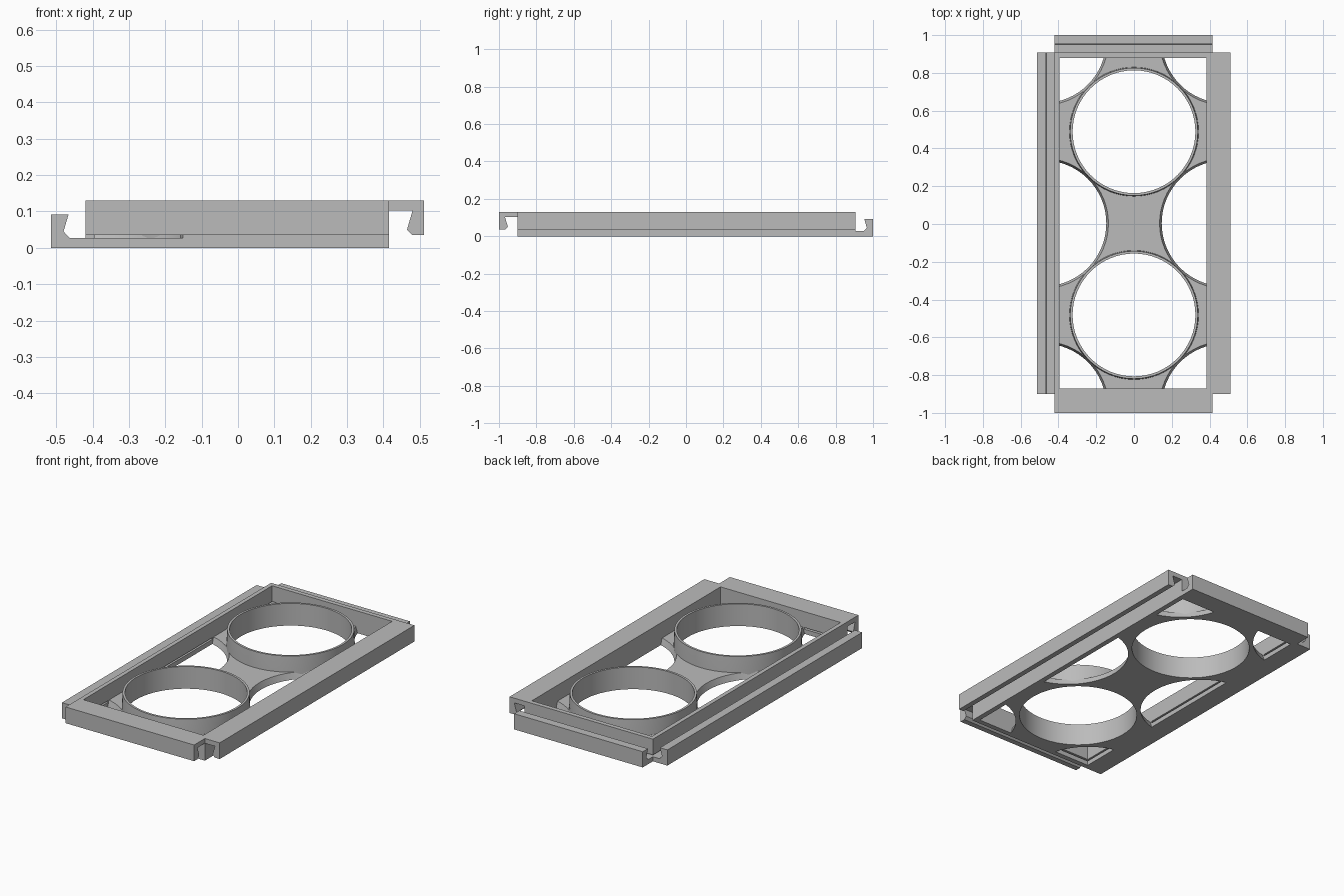
import bpy, bmesh
from math import radians
from mathutils import Matrix

if "Cube" in bpy.data.objects:
    bpy.data.objects.remove(bpy.data.objects["Cube"])

grey = bpy.data.materials.new("plain_grey")
grey.use_nodes = True
COLOUR = (0.5, 0.5, 0.5, 1)
grey.diffuse_color = COLOUR
grey.node_tree.nodes["Principled BSDF"].inputs["Base Color"].default_value = COLOUR

# Main dimensions: outer body, inner opening, heights
X0, X1, Y0, Y1 = -0.42, 0.415, -0.9, 0.907
IX0, IX1, IY0, IY1 = -0.395, 0.385, -0.87, 0.88
TOP, FLOOR, STEP = 0.13, 0.037, 0.485
MID = (Y0 + Y1) / 2
SEGMENTS = 64


def finish(name, bm):
    bmesh.ops.recalc_face_normals(bm, faces=bm.faces)
    mesh = bpy.data.meshes.new(name)
    bm.to_mesh(mesh)
    bm.free()
    mesh.materials.append(grey)
    obj = bpy.data.objects.new(name, mesh)
    bpy.context.collection.objects.link(obj)
    return obj


def select(obj):
    bpy.ops.object.select_all(action='DESELECT')
    obj.select_set(True)
    bpy.context.view_layer.objects.active = obj


def smooth(obj):
    select(obj)
    bpy.ops.object.shade_smooth_by_angle(angle=radians(30))


def box(name, x0, x1, y0, y1, z0, z1):
    bm = bmesh.new()
    bmesh.ops.create_cube(bm, size=1)
    for v in bm.verts:
        v.co.x = x1 if v.co.x > 0 else x0
        v.co.y = y1 if v.co.y > 0 else y0
        v.co.z = z1 if v.co.z > 0 else z0
    return finish(name, bm)


def cylinders(name, spots, z0, z1):
    """Round cutters at (x, y, bottom radius, top radius)."""
    bm = bmesh.new()
    for x, y, low, high in spots:
        bmesh.ops.create_cone(bm, cap_ends=True, segments=SEGMENTS,
                              radius1=low, radius2=high, depth=z1 - z0,
                              matrix=Matrix.Translation((x, y, (z0 + z1) / 2)))
    return finish(name, bm)


def cut(obj, cutter):
    cutter.hide_render = True
    mod = obj.modifiers.new("cut", 'BOOLEAN')
    mod.operation = 'DIFFERENCE'
    mod.solver = 'EXACT'
    mod.object = cutter
    select(obj)
    bpy.ops.object.modifier_apply(modifier=mod.name)
    bpy.data.objects.remove(cutter)


def rail(name, profile, place):
    """Extrude a hook profile of (outward, z) points between two ends."""
    bm = bmesh.new()
    ends = [[bm.verts.new(place(out, z, end)) for out, z in profile] for end in (0, 1)]
    for loop in ends:
        bm.faces.new(loop)
    n = len(profile)
    for i in range(n):
        j = (i + 1) % n
        bm.faces.new((ends[0][i], ends[0][j], ends[1][j], ends[1][i]))
    return finish(name, bm)


# Floor plate: two ring openings and a lattice of tapered cutouts around them
plate = box("floor_plate", IX0, IX1, IY0, IY1, 0, FLOOR)
rings = [(0, MID + s * STEP) for s in (-1, 1)]
side_spots = [(sx * 0.48, MID + sy * 2 * STEP) for sx in (-1, 1) for sy in (-1, 0, 1)]
cut(plate, cylinders("plate_cutter",
                     [(x, y, 0.325, 0.325) for x, y in rings]
                     + [(x, y, 0.333, 0.345) for x, y in side_spots], 0 - 0.001, FLOOR + 0.001))
smooth(plate)

# Surrounding wall, with thin slits above the catch rail
wall = box("outer_wall", X0, X1, Y0, Y1, 0, TOP)
cut(wall, box("opening_cutter", IX0, IX1, IY0, IY1, -1, 1))
cut(wall, cylinders("slit_cutter",
                    [(x, y, 0.335, 0.335) for x, y in side_spots if x < 0], 0.027, FLOOR))

# Upright rings
for label, (x, y) in zip(("front", "back"), rings):
    bm = bmesh.new()
    section = [(0.325, 0), (0.342, 0), (0.342, FLOOR), (0.338, TOP), (0.325, TOP)]
    verts = [bm.verts.new((r, 0, z)) for r, z in section]
    edges = [bm.edges.new((verts[i], verts[(i + 1) % len(verts)])) for i in range(len(verts))]
    bmesh.ops.spin(bm, geom=verts + edges, cent=(0, 0, 0), axis=(0, 0, 1),
                   angle=radians(360), steps=SEGMENTS, use_duplicate=False)
    bmesh.ops.remove_doubles(bm, verts=bm.verts, dist=0.0005)
    bmesh.ops.translate(bm, verts=bm.verts, vec=(x, y, 0))
    smooth(finish(label + "_ring", bm))

# Interlocking rails: hooks pointing down, catches pointing up
hook = [(0, TOP), (0.096, TOP), (0.096, 0.035), (0.065, 0.035),
        (0.05, 0.05), (0.065, 0.102), (0, 0.102)]
catch = [(0, 0), (0.094, 0), (0.094, 0.092), (0.046, 0.092),
         (0.06, 0.045), (0.043, 0.027), (0, 0.027)]
rail("left_hook_rail", hook, lambda o, z, e: (X1 + o, (Y0, Y1)[e], z))
rail("front_hook_rail", hook, lambda o, z, e: ((X0, X1)[e], Y0 - o * 1.04, z))
rail("right_catch_rail", catch, lambda o, z, e: (X0 - o, (Y0, Y1)[e], z))
rail("back_catch_rail", catch, lambda o, z, e: ((X0, X1)[e], Y1 + o, z))
